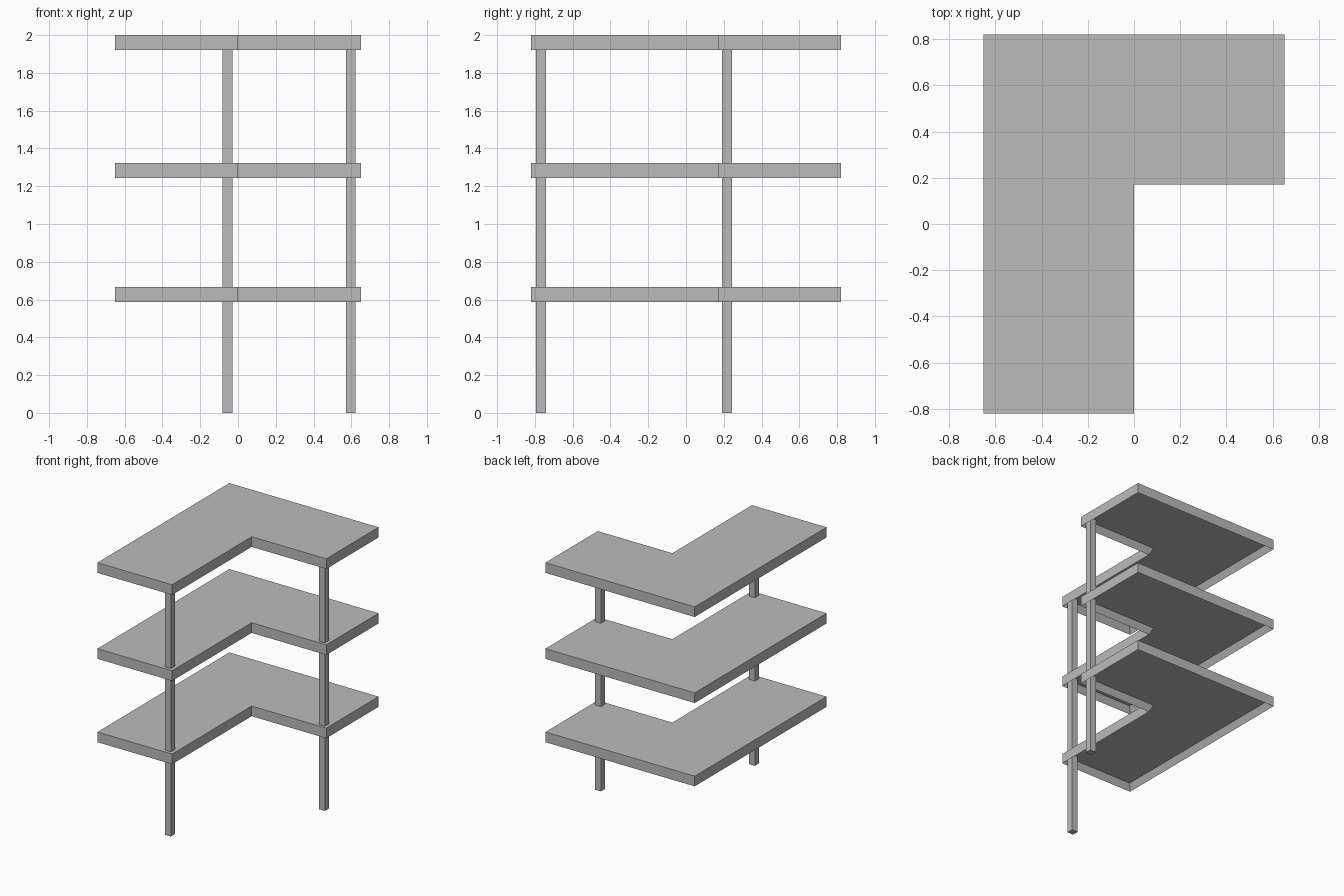
import bpy, bmesh
from mathutils import Vector

if "Cube" in bpy.data.objects:
    bpy.data.objects.remove(bpy.data.objects["Cube"])

grey = bpy.data.materials.new("mid grey")
grey.diffuse_color = (0.5, 0.5, 0.5, 1)
grey.use_nodes = True
grey.node_tree.nodes["Principled BSDF"].inputs["Base Color"].default_value = grey.diffuse_color

THICK, RIM, RECESS = 0.08, 0.026, 0.052
OUTLINE = [(-0.65, -0.82), (0, -0.82), (0, 0.17), (0.65, 0.17), (0.65, 0.82), (-0.65, 0.82)]


def finish(bm, name):
    bmesh.ops.recalc_face_normals(bm, faces=bm.faces)
    mesh = bpy.data.meshes.new(name)
    bm.to_mesh(mesh)
    bm.free()
    mesh.materials.append(grey)
    bpy.context.collection.objects.link(bpy.data.objects.new(name, mesh))


def extruded(outline, z0, z1):
    bm = bmesh.new()
    base = bm.faces.new([bm.verts.new((x, y, z0)) for x, y in outline])
    top = bmesh.ops.extrude_face_region(bm, geom=[base], use_keep_orig=True)
    verts = [g for g in top["geom"] if isinstance(g, bmesh.types.BMVert)]
    bmesh.ops.translate(bm, verts=verts, vec=(0, 0, z1 - z0))
    bmesh.ops.recalc_face_normals(bm, faces=bm.faces)
    return bm


# L-shaped shelves, hollowed underneath so a thin rim hangs around the edge
for name, top in (("lower_shelf", 0.667), ("middle_shelf", 1.323), ("top_shelf", 2.0)):
    bm = extruded(OUTLINE, top - THICK, top)
    under = next(f for f in bm.faces if f.normal.z < -0.9)
    bmesh.ops.inset_region(bm, faces=[under], thickness=RIM, use_even_offset=True)
    bmesh.ops.translate(bm, verts=list(under.verts), vec=Vector((0, 0, RECESS)))
    finish(bm, name)

# square posts running from the floor into the top shelf
H = 0.026
for name, x, y in (("front_post", -0.055, -0.767), ("right_post", 0.597, 0.217)):
    square = [(x - H, y - H), (x + H, y - H), (x + H, y + H), (x - H, y + H)]
    finish(extruded(square, 0, 1.98), name)
